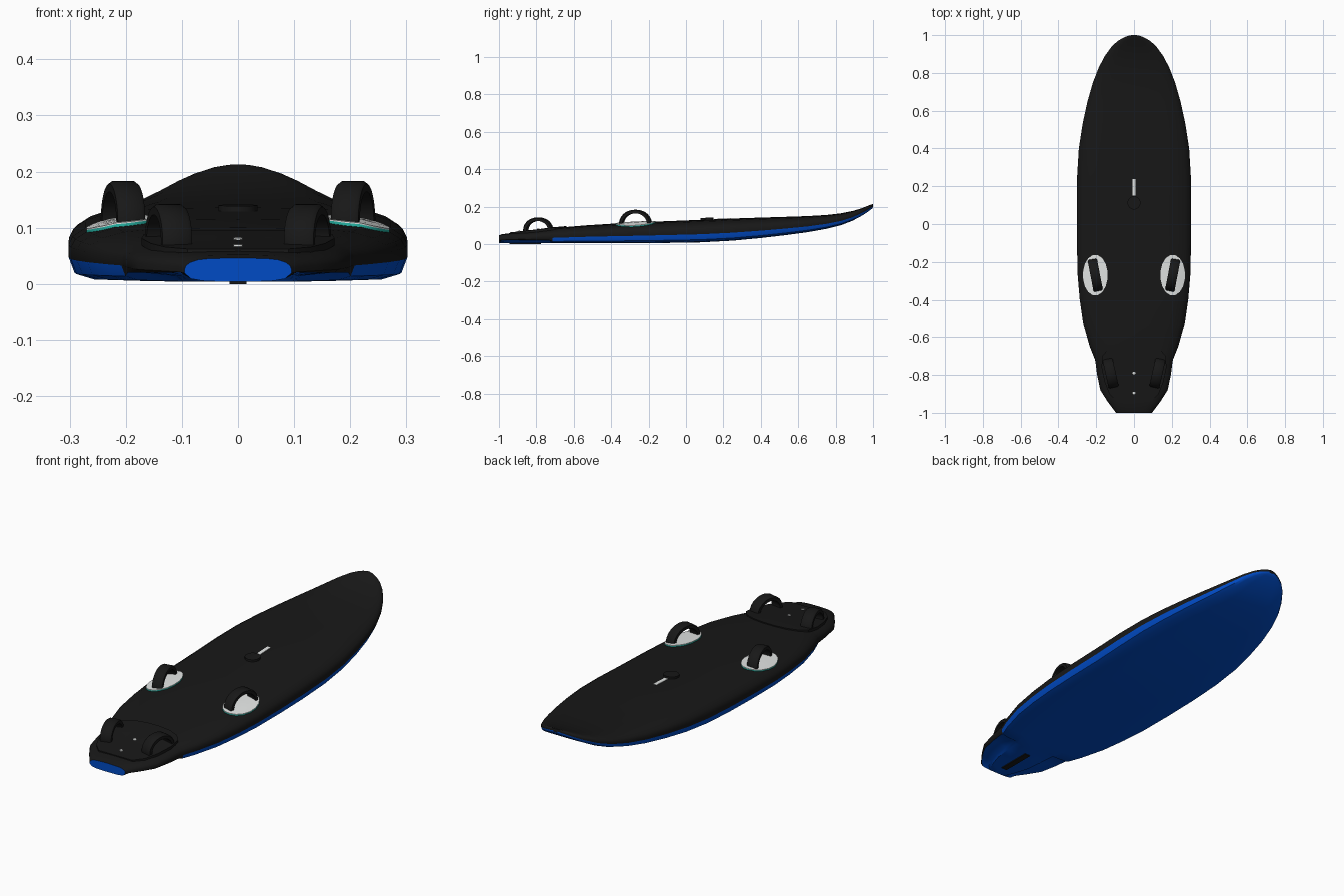
import bpy, bmesh, math
from mathutils import Vector
from mathutils.bvhtree import BVHTree

if "Cube" in bpy.data.objects:
    bpy.data.objects.remove(bpy.data.objects["Cube"])


def mat(name, r, g, b):
    m = bpy.data.materials.new(name)
    m.diffuse_color = (r, g, b, 1)
    m.use_nodes = True
    m.node_tree.nodes["Principled BSDF"].inputs["Base Color"].default_value = m.diffuse_color
    return m


BLACK = mat("black deck", 0.009, 0.009, 0.009)
BLUE = mat("blue hull", 0.0, 0.07, 0.56)
WHITE = mat("pale grey", 0.8, 0.82, 0.81)
TEAL = mat("teal edge", 0.02, 0.46, 0.38)


def finish(name, bm, mats, angle=35):
    bmesh.ops.recalc_face_normals(bm, faces=bm.faces)
    me = bpy.data.meshes.new(name)
    bm.to_mesh(me)
    bm.free()
    ob = bpy.data.objects.new(name, me)
    bpy.context.collection.objects.link(ob)
    for m in mats:
        me.materials.append(m)
    bpy.ops.object.select_all(action='DESELECT')
    ob.select_set(True)
    bpy.context.view_layer.objects.active = ob
    bpy.ops.object.shade_smooth_by_angle(angle=math.radians(angle))
    return ob


# Board: stations of (y, half width, bottom z, top z)
stations = [
    (-1.0, .095, .004, .046), (-.985, .106, .004, .052), (-.94, .14, .004, .058),
    (-.88, .178, .004, .064), (-.80, .195, .004, .073), (-.73, .204, .004, .082),
    (-.715, .208, .004, .084), (-.65, .234, .004, .090), (-.53, .268, .004, .100),
    (-.40, .287, .004, .108), (-.27, .298, .004, .115), (-.10, .302, .006, .122),
    (.08, .302, .009, .129), (.25, .301, .018, .136), (.40, .292, .032, .141),
    (.53, .272, .047, .145), (.65, .246, .063, .149), (.75, .217, .081, .155),
    (.83, .186, .101, .164), (.89, .154, .124, .176), (.94, .118, .151, .191),
    (.97, .085, .170, .203), (.987, .055, .183, .210), (.996, .032, .190, .2125),
    (1.0, .012, .197, .213)]
# Half cross-section: (fraction of half width, fraction of height)
section = [(0, 0), (.5, .005), (.56, .01), (.86, .035), (.965, .12), (1, .36),
           (1, .55), (.975, .68), (.90, .81), (.76, .92), (.57, .97), (.3, .99), (0, 1)]
SPLIT = 5
TAIL_FX = [0, .3, .42, .66, .88]                 # narrower lower tail end
bm = bmesh.new()
rings = []
for y, w, zb, zt in stations:
    pts = []
    for i, (fx, fz) in enumerate(section):
        z = zb + fz * (zt - zb)
        if i < 5 and y < -.99:
            fx = TAIL_FX[i]
        if 2 <= i <= 4 and -.99 < y < -.72:      # recessed cutouts beside the fin
            z = max(z, zb + (.010 if i == 2 else .016))
        pts.append((fx * w, z))
    loop = pts + [(-x, z) for x, z in pts[-2:0:-1]]
    rings.append([bm.verts.new((x, y, z)) for x, z in loop])
n = len(rings[0])
for k, (a, b) in enumerate(zip(rings, rings[1:])):
    split = SPLIT if k > 5 else SPLIT - 1        # tail sides are black lower down
    for i in range(n):
        j = (i + 1) % n
        f = bm.faces.new((a[i], a[j], b[j], b[i]))
        f.material_index = int(i < split or i >= n - split)
bm.faces.new(rings[0]).material_index = 1
bm.faces.new(rings[-1])
bmesh.ops.recalc_face_normals(bm, faces=bm.faces)
deck = BVHTree.FromBMesh(bm)
finish("board", bm, [BLACK, BLUE], 40)


def deck_z(x, y):
    return deck.ray_cast(Vector((x, y, 1)), Vector((0, 0, -1)))[0].z


def plate(name, outline, low, high, material, follow=1.0):
    """Plate that follows the deck, between two offsets above it."""
    bm = bmesh.new()
    c = Vector((sum(p[0] for p in outline), sum(p[1] for p in outline))) / len(outline)

    def ring(k, off):
        out = []
        for p in outline:
            q = c + (Vector(p) - c) * k
            out.append(bm.verts.new((q.x, q.y, deck_z(q.x * follow, q.y) + off)))
        return out
    rs = [ring(1, low), ring(1, high), ring(.66, high), ring(.33, high)]
    for a, b in zip(rs, rs[1:]):
        for i in range(len(a)):
            j = (i + 1) % len(a)
            bm.faces.new((a[i], a[j], b[j], b[i]))
    bm.faces.new(rs[-1])
    bm.faces.new(rs[0])
    return finish(name, bm, [material])


def ellipse(cx, cy, rx, ry, count):
    return [(cx + rx * math.cos(2 * math.pi * (i + .5) / count),
             cy + ry * math.sin(2 * math.pi * (i + .5) / count)) for i in range(count)]


def strap(name, cx, cy, cz, ru, rz, width, tilt):
    """Arched foot strap swept with a soft-edged flat section."""
    bm = bmesh.new()
    u = Vector((math.sin(tilt), math.cos(tilt), 0))
    v = Vector((u.y, -u.x, 0))
    h = width / 2
    prof = [(-h, -.019), (-h, -.005), (-h * .75, 0), (h * .75, 0), (h, -.005), (h, -.019)]
    rs = []
    for k in range(25):
        a = math.radians(-15 + 210 * k / 24)
        rs.append([bm.verts.new(Vector((cx, cy, cz)) + u * ((ru + d) * math.cos(a))
                   + v * s + Vector((0, 0, (rz + d) * math.sin(a)))) for s, d in prof])
    for a, b in zip(rs, rs[1:]):
        for i in range(6):
            j = (i + 1) % 6
            bm.faces.new((a[i], a[j], b[j], b[i]))
    bm.faces.new(rs[0])
    bm.faces.new(rs[-1])
    finish(name, bm, [BLACK], 50)


# Tail pad
side = [(.09, -.94), (.13, -.90), (.155, -.84), (.172, -.76), (.168, -.70),
        (.14, -.667), (.09, -.647), (.03, -.638)]
plate("tail_pad", side + [(-x, y) for x, y in reversed(side)], -.008, .005, BLACK, .6)

# Foot straps and their pads, mirrored
for s, tag in ((-1, "left"), (1, "right")):
    pad = ellipse(s * .205, -.27, .066, .108, 16)
    plate("strap_pad_edge_" + tag, pad, -.005, .005, TEAL)
    plate("strap_pad_" + tag, pad, .005, .0075, WHITE)
    strap("front_strap_" + tag, s * .205, -.27, .108, .086, .075, .050, s * .19)
    strap("rear_strap_" + tag, s * .124, -.79, .075, .078, .067, .054, s * .22)

# Mast slot, vent disc and tail screws
plate("mast_slot", [(-.009, .15), (.009, .15), (.009, .238), (-.009, .238)], -.004, .002, WHITE)
plate("mast_disc", ellipse(0, .112, .035, .035, 20), -.004, .010, BLACK)
for i, y in enumerate((-.79, -.895)):
    plate("tail_screw_%d" % (i + 1), ellipse(0, y, .008, .007, 10), 0, .008, WHITE)

# Fin box under the tail
bm = bmesh.new()
bmesh.ops.create_cube(bm, size=1)
for p in bm.verts:
    p.co = Vector((p.co.x * .03, p.co.y * .17 - .86, p.co.z * .008 + .004))
finish("fin_box", bm, [BLACK])
